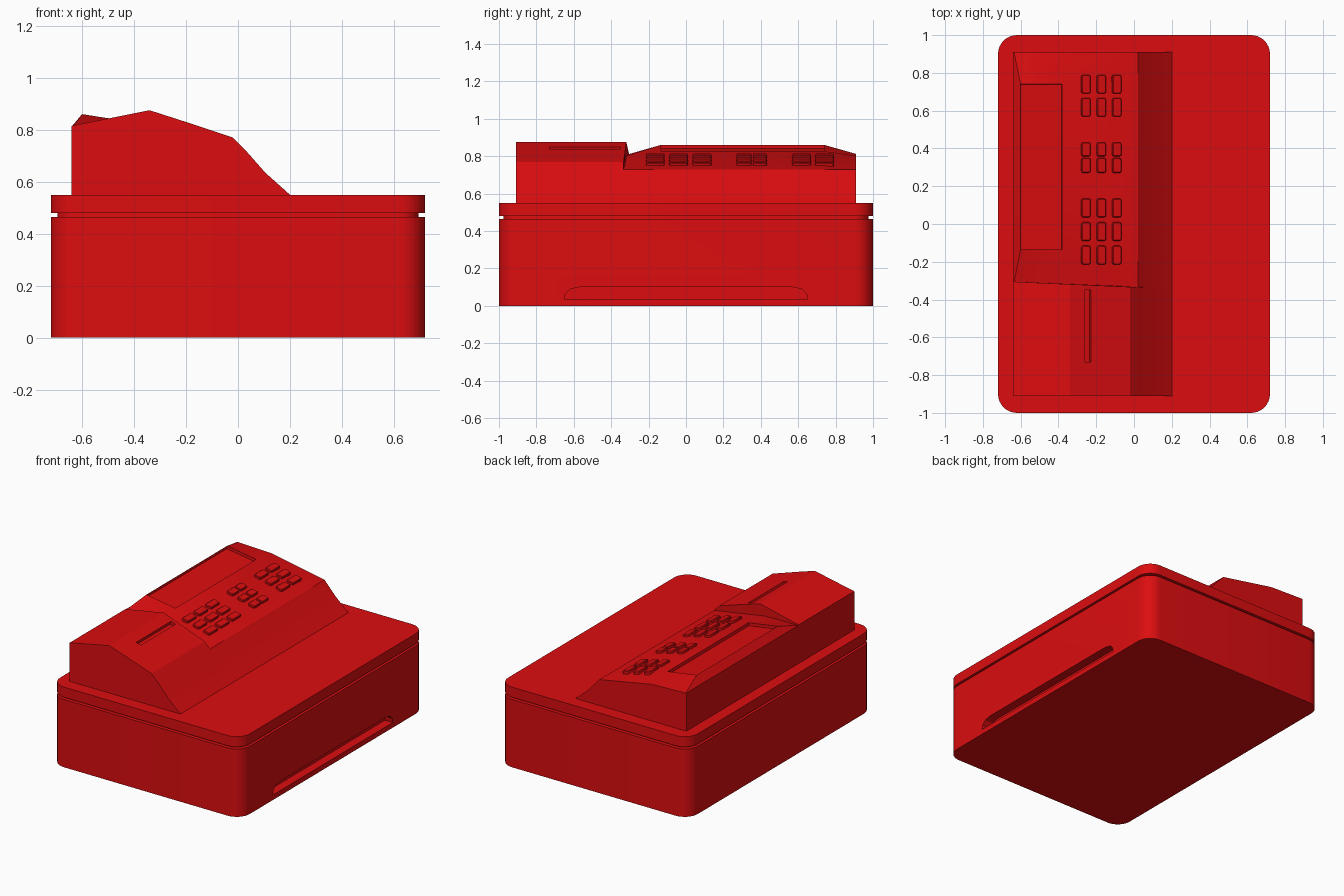
import bpy, bmesh, math
from mathutils import Matrix, Vector

if "Cube" in bpy.data.objects:
    bpy.data.objects.remove(bpy.data.objects["Cube"])

red = bpy.data.materials.new("red plastic")
red.use_nodes = True
COLOUR = (0.72, 0.004, 0.005, 1)
red.diffuse_color = COLOUR
red.node_tree.nodes["Principled BSDF"].inputs["Base Color"].default_value = COLOUR


def finish(bm, name):
    """Turn a bmesh into a linked object."""
    bmesh.ops.recalc_face_normals(bm, faces=bm.faces)
    mesh = bpy.data.meshes.new(name)
    bm.to_mesh(mesh)
    bm.free()
    mesh.materials.append(red)
    obj = bpy.data.objects.new(name, mesh)
    bpy.context.scene.collection.objects.link(obj)
    return obj


def loft(rings):
    """Bridge equal rings of points into a capped solid; also return the side faces."""
    bm = bmesh.new()
    loops = [[bm.verts.new(p) for p in ring] for ring in rings]
    n = len(loops[0])
    sides = [[bm.faces.new((a[i], a[(i + 1) % n], b[(i + 1) % n], b[i])) for i in range(n)]
             for a, b in zip(loops, loops[1:])]
    bm.faces.new(loops[0])
    bm.faces.new(loops[-1])
    return bm, sides


def slab(name, hx, hy, r, z0, z1, steps=8):
    """Upright box with rounded corners."""
    outline = []
    for q, (sx, sy) in enumerate([(1, 1), (-1, 1), (-1, -1), (1, -1)]):
        for k in range(steps + 1):
            a = (q + k / steps) * math.pi / 2
            outline.append((sx * (hx - r) + r * math.cos(a), sy * (hy - r) + r * math.sin(a)))
    bm, _ = loft([[(x, y, z) for x, y in outline] for z in (z0, z1)])
    return finish(bm, name)


def cut(obj, cutter):
    """Subtract the cutter, then remove it."""
    mod = obj.modifiers.new("cut", "BOOLEAN")
    mod.operation, mod.solver, mod.object = "DIFFERENCE", "EXACT", cutter
    bpy.context.view_layer.objects.active = obj
    bpy.ops.object.modifier_apply(modifier=mod.name)
    bpy.data.objects.remove(cutter)


def box(name, size, place, bevel=0):
    bm = bmesh.new()
    bmesh.ops.create_cube(bm, size=1)
    bmesh.ops.scale(bm, vec=size, verts=bm.verts)
    if bevel:
        upright = [e for e in bm.edges if abs(e.verts[0].co.z - e.verts[1].co.z) > size[2] / 2]
        bmesh.ops.bevel(bm, geom=upright, offset=bevel, segments=2, profile=0.5, affect="EDGES")
        rim = [e for e in bm.edges if all(v.co.z > size[2] * 0.4 for v in e.verts)]
        bmesh.ops.bevel(bm, geom=rim, offset=bevel / 3, segments=1, affect="EDGES")
    bmesh.ops.transform(bm, matrix=place, verts=bm.verts)
    return finish(bm, name)


# Body, shadow gap and lid
body = slab("body", 0.72, 1.0, 0.1, 0, 0.465)
gap = slab("lid_gap", 0.695, 0.975, 0.08, 0.455, 0.49)
lid = slab("lid", 0.72, 1.0, 0.1, 0.48, 0.55)

# Hand slot along the left side
half = [(0.65, 0.035), (0.645, 0.065), (0.62, 0.09), (0.57, 0.1)]
slot_outline = half + [(-y, z) for y, z in reversed(half)]
slot_bm, _ = loft([[(x, y, z) for y, z in slot_outline] for x in (0.66, 0.8)])
cut(body, finish(slot_bm, "hand_slot_cutter"))


def seam(x):
    """The slightly skewed joint between the raised end and the keypad."""
    return -0.335 + max(0, 0.02 - x) * 0.045


# Raised front end of the console, with a card groove
raised = [(0.2, 0.54), (0.2, 0.55), (0.105, 0.635), (0.03, 0.72), (-0.02, 0.77),
          (-0.2, 0.83), (-0.34, 0.875), (-0.64, 0.815), (-0.64, 0.54)]
bm, _ = loft([[(x, -0.91, z) for x, z in raised], [(x, seam(x), z) for x, z in raised]])
raised_end = finish(bm, "raised_end")
tilt = Matrix.Rotation(math.radians(17.5), 4, "Y")
cut(raised_end, box("groove_cutter", (0.036, 0.38, 0.05),
                    Matrix.Translation((-0.245, -0.54, 0.845)) @ tilt))

# Keypad section: low profile at both ends, full profile in the middle
apron = [(0.2, 0.54), (0.2, 0.55), (0.105, 0.635), (0.02, 0.728)]
rear = [(-0.64, 0.812), (-0.64, 0.54)]
low = apron + [(-0.38, 0.802), (-0.635, 0.811)] + rear
full = apron + [(-0.38, 0.826), (-0.6, 0.86)] + rear
rings = [[(x, seam(x), z) for x, z in low]]
rings += [[(x, y, z) for x, z in p] for y, p in ((-0.135, full), (0.74, full), (0.91, low))]
bm, sides = loft(rings)
bmesh.ops.recalc_face_normals(bm, faces=bm.faces)
screen = sides[1][len(apron)]
bmesh.ops.inset_individual(bm, faces=[screen], thickness=0.001, depth=-0.02)
keypad = finish(bm, "keypad_section")

# Key groups: centre of each row and its key length
rows = [(0.74, 0.1), (0.618, 0.1), (0.395, 0.075), (0.31, 0.08),
        (0.085, 0.1), (-0.04, 0.1), (-0.165, 0.1)]
slope = 0.245
key_tilt = Matrix.Rotation(math.atan(slope), 4, "Y")
keys = []
for r, (y, length) in enumerate(rows):
    for c, x in enumerate((-0.256, -0.174, -0.093)):
        z = 0.728 + (0.02 - x) * slope
        place = Matrix.Translation((x, y, z)) @ key_tilt
        keys.append(box(f"key_{r + 1}_{c + 1}", (0.05, length, 0.03), place, 0.012))

# Smooth the rounded parts, keep the creases sharp
bpy.ops.object.select_all(action="DESELECT")
for obj in [body, gap, lid, raised_end, keypad] + keys:
    obj.select_set(True)
bpy.context.view_layer.objects.active = body
bpy.ops.object.shade_smooth_by_angle(angle=math.radians(25))
